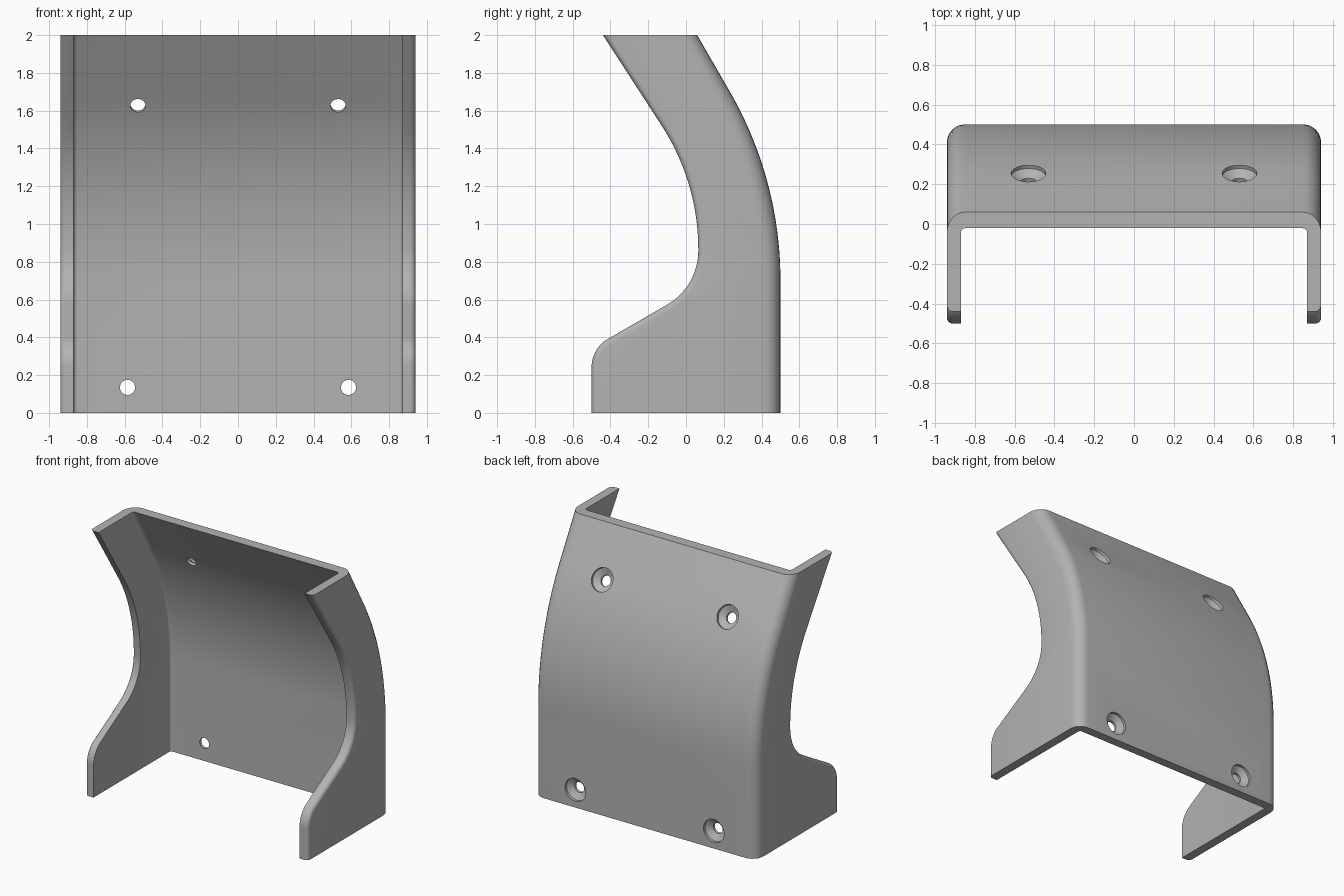
import bpy, bmesh, math
from mathutils import Vector, Matrix

if "Cube" in bpy.data.objects:
    bpy.data.objects.remove(bpy.data.objects["Cube"])

HALF, WALL = 0.94, 0.07
LEAN = math.tan(math.radians(30))

grey = bpy.data.materials.new("plain grey")
grey.use_nodes = True
grey.diffuse_color = (0.45, 0.45, 0.45, 1)
grey.node_tree.nodes["Principled BSDF"].inputs["Base Color"].default_value = grey.diffuse_color


def fillet(points, steps=20):
    """Open path of (y, z, radius) corners, returned with rounded corners."""
    path = []
    for i, (y, z, r) in enumerate(points):
        p = Vector((y, z))
        if not r:
            path.append(p)
            continue
        a = (Vector(points[i - 1][:2]) - p).normalized()
        b = (Vector(points[i + 1][:2]) - p).normalized()
        half = a.angle(b) / 2
        centre = p + (a + b).normalized() * r / math.sin(half)
        start = p + a * r / math.tan(half) - centre
        turn = (p + b * r / math.tan(half) - centre).angle_signed(start)
        for k in range(steps + 1):
            path.append(centre + Matrix.Rotation(turn * k / steps, 2) @ start)
    return path


def extrude_side(name, chains, half, radii):
    """Extrude a closed side profile across x; round the rims of each chain."""
    bm = bmesh.new()
    rows = [[[bm.verts.new((x, p.x, p.y)) for p in c] for c in chains] for x in (-half, half)]
    left, right = [sum(row, []) for row in rows]
    n = len(left)
    bm.faces.new(left)
    bm.faces.new(right[::-1])
    for i in range(n):
        j = (i + 1) % n
        bm.faces.new((left[j], left[i], right[i], right[j]))
    bmesh.ops.recalc_face_normals(bm, faces=bm.faces)
    for k, radius in enumerate(radii):
        if radius:
            edges = []
            for row in rows:
                chain = [v for v in row[k] if v.is_valid]
                edges += [bm.edges.get(pair) for pair in zip(chain, chain[1:])]
            bmesh.ops.bevel(bm, geom=[e for e in edges if e], offset=radius,
                            offset_type='OFFSET', segments=6, profile=0.5,
                            affect='EDGES', clamp_overlap=False)
    return make_object(name, bm)


def make_object(name, bm):
    mesh = bpy.data.meshes.new(name)
    bm.to_mesh(mesh)
    bm.free()
    mesh.materials.append(grey)
    ob = bpy.data.objects.new(name, mesh)
    bpy.context.collection.objects.link(ob)
    return ob


def back_curve(inset, low, high):
    """Upright back that leans forward near the top, inset by a wall thickness."""
    y = 0.5 - inset
    corner = 1.237 - inset * math.tan(math.radians(15))
    return fillet([(y, low, 0), (y, corner, 2 - inset),
                   (y - (high - corner) * LEAN, high, 0)], 32)


# Curved outer body with scooped side wings
front_curve = fillet([(-0.44, 2, 0), (0.065, 1.222, 1.2), (0.065, 0.668, 0.33),
                      (-0.5, 0.342, 0.175), (-0.5, 0, 0)])
cover = extrude_side("curved_cover", [back_curve(0, 0, 2), front_curve], HALF, [0.09, 0.03])

# Hollow between the wings
hollow = extrude_side("hollow_cutter",
                      [back_curve(WALL, -0.2, 2.2), [Vector((-1.5, 2.2)), Vector((-1.5, -0.2))]],
                      HALF - WALL, [0.02, 0])
cutters = [hollow]

# Countersunk screw holes, normal to the back
tilt = math.asin((1.66 - 0.7) / 2)
upper_y = 0.5 - 2 * (1 - math.cos(tilt))
for x, y, z, angle in ((0.585, 0.5, 0.135, 0), (0.53, upper_y, 1.66, tilt)):
    for side in (-1, 1):
        bm = bmesh.new()
        profile = [(0, -0.15), (0.04, -0.15), (0.04, -0.05), (0.087, -0.02), (0.087, 0.08), (0, 0.08)]
        verts = [bm.verts.new((r, 0, h)) for r, h in profile]
        edges = [bm.edges.new(pair) for pair in zip(verts, verts[1:])]
        bmesh.ops.spin(bm, geom=verts + edges, cent=(0, 0, 0), axis=(0, 0, 1),
                       angle=math.tau, steps=40)
        bmesh.ops.remove_doubles(bm, verts=bm.verts, dist=0.0005)
        bmesh.ops.recalc_face_normals(bm, faces=bm.faces)
        turn = Matrix.Rotation(angle - math.pi / 2, 4, 'X')
        bm.transform(Matrix.Translation((side * x, y, z)) @ turn)
        cutters.append(make_object("screw_hole_cutter", bm))

# Cut the hollow and holes
bpy.ops.object.select_all(action='DESELECT')
bpy.context.view_layer.objects.active = cover
cover.select_set(True)
for cutter in cutters:
    cutter.hide_render = True
    mod = cover.modifiers.new("cut", 'BOOLEAN')
    mod.operation = 'DIFFERENCE'
    mod.solver = 'EXACT'
    mod.object = cutter
    bpy.ops.object.modifier_apply(modifier=mod.name)
for cutter in cutters:
    bpy.data.objects.remove(cutter)

bpy.ops.object.shade_smooth_by_angle(angle=math.radians(30))
